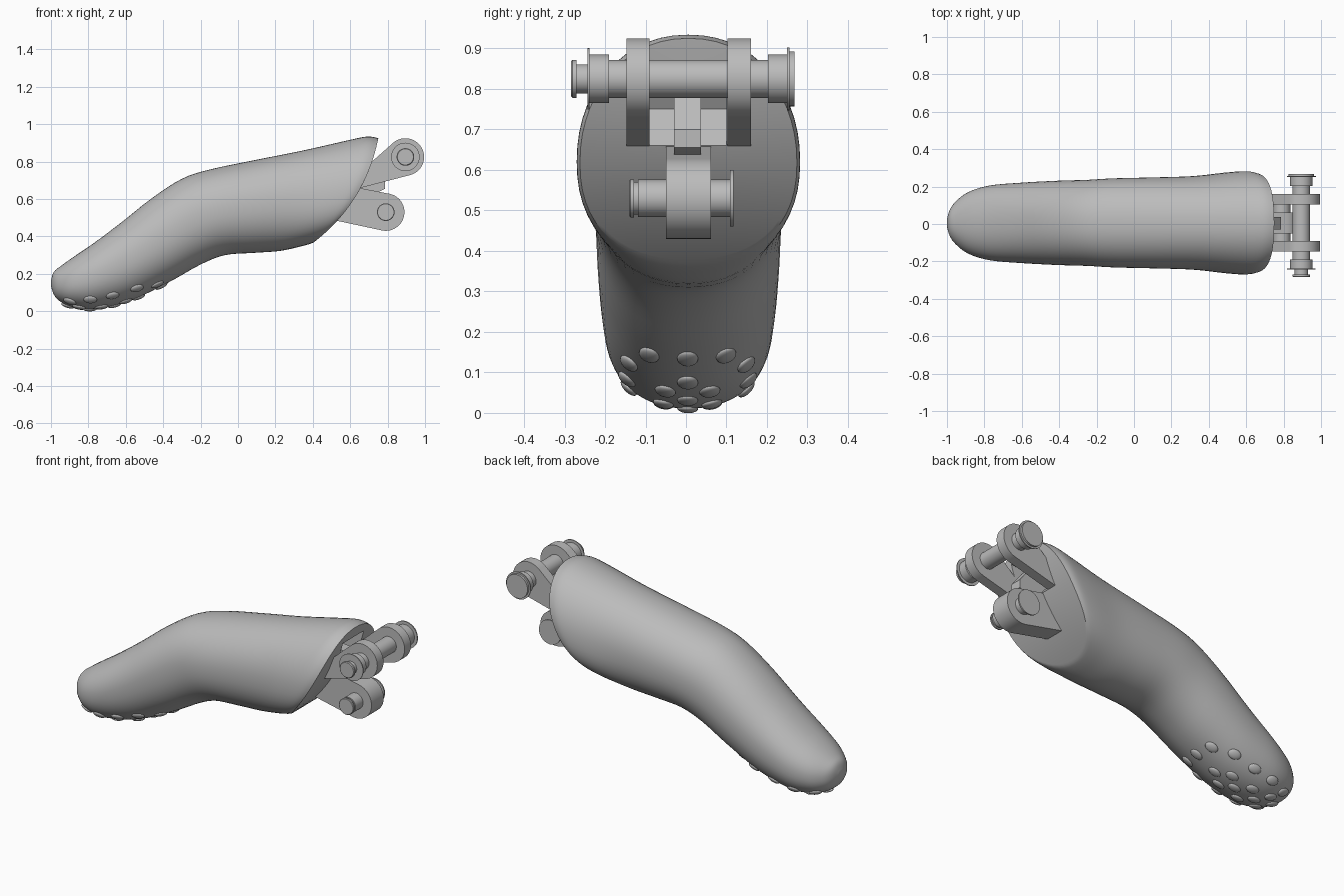
import bpy
import bmesh
from math import cos, sin, pi, radians, copysign
from mathutils import Vector, Matrix
from mathutils.bvhtree import BVHTree

cube = bpy.data.objects.get("Cube")
if cube:
    bpy.data.objects.remove(cube, do_unlink=True)

grey = bpy.data.materials.new("plain grey")
grey.use_nodes = True
grey.diffuse_color = (0.5, 0.5, 0.5, 1)
grey.node_tree.nodes["Principled BSDF"].inputs["Base Color"].default_value = (0.5, 0.5, 0.5, 1)


def finish(bm, name, angle=35):
    """Turn a bmesh into a shaded, coloured object."""
    bmesh.ops.recalc_face_normals(bm, faces=bm.faces)
    mesh = bpy.data.meshes.new(name)
    bm.to_mesh(mesh)
    bm.free()
    obj = bpy.data.objects.new(name, mesh)
    bpy.context.collection.objects.link(obj)
    mesh.materials.append(grey)
    shade(obj, angle)
    return obj


def shade(obj, angle=35):
    bpy.ops.object.select_all(action="DESELECT")
    obj.select_set(True)
    bpy.context.view_layer.objects.active = obj
    bpy.ops.object.shade_smooth_by_angle(angle=radians(angle))


def plate(name, profile, y0, y1):
    """Extrude an (x, z) outline from y0 to y1."""
    bm = bmesh.new()
    face = bm.faces.new([bm.verts.new((x, y0, z)) for x, z in profile])
    ext = bmesh.ops.extrude_face_region(bm, geom=[face])
    moved = [v for v in ext["geom"] if isinstance(v, bmesh.types.BMVert)]
    bmesh.ops.translate(bm, verts=moved, vec=(0, y1 - y0, 0))
    return finish(bm, name)


def lug_outline(centre, radius, start, end, root):
    """Rounded eye around a pivot, tapering to its root points."""
    steps = 28
    angles = [radians(start + (end - start) * i / steps) for i in range(steps + 1)]
    return [(centre[0] + radius * cos(a), centre[1] + radius * sin(a)) for a in angles] + root


def turned_pin(name, centre, profile, sides=40):
    """Lathe (y, radius) steps around a pivot running along y."""
    bm = bmesh.new()
    rings = []
    for y, r in profile:
        rings.append([bm.verts.new((centre[0] + r * cos(2 * pi * i / sides), y,
                                    centre[1] + r * sin(2 * pi * i / sides))) for i in range(sides)])
    for a, b in zip(rings, rings[1:]):
        for i in range(sides):
            j = (i + 1) % sides
            bm.faces.new((a[i], a[j], b[j], b[i]))
    bm.faces.new(rings[0])
    bm.faces.new(rings[-1])
    return finish(bm, name)


# Finger shell: top x, top z, bottom x, bottom z, half width, bow of the section
stations = [
    (-1.0, .165, -1.0, .135, .02, 0),
    (-.985, .21, -.985, .09, .07, 0),
    (-.95, .24, -.955, .055, .115, 0),
    (-.88, .29, -.89, .024, .165, 0),
    (-.77, .365, -.77, .012, .2, 0),
    (-.62, .478, -.58, .055, .215, 0),
    (-.46, .605, -.37, .155, .225, 0),
    (-.3, .708, -.2, .25, .23, 0),
    (-.15, .758, -.07, .3, .238, 0),
    (.1, .81, .08, .312, .243, .01),
    (.35, .86, .22, .322, .25, .03),
    (.58, .912, .33, .345, .27, .05),
    (.69, .934, .39, .362, .276, .06),
    (.75, .925, .41, .372, .268, .06),
]


def smooth_stations(rows, sub=4):
    """Catmull-Rom interpolation between stations."""
    out = []
    for i in range(len(rows) - 1):
        p = [rows[max(0, min(len(rows) - 1, i + k))] for k in (-1, 0, 1, 2)]
        for s in range(sub):
            t = s / sub
            out.append([b + .5 * t * (c - a + t * (2 * a - 5 * b + 4 * c - d + t * (3 * (b - c) + d - a)))
                        for a, b, c, d in zip(*p)])
    return out + [rows[-1]]


def section(bm, row, scale=1, sides=56):
    tx, tz, bx, bz, half, bow = row
    top, low = Vector((tx, 0, tz)), Vector((bx, 0, bz))
    axis = (top - low) / 2
    out = Vector((axis.z, 0, -axis.x)).normalized()
    verts = []
    for i in range(sides):
        a = 2 * pi * i / sides
        u, v = [scale * copysign(abs(f) ** .92, f) for f in (cos(a), sin(a))]
        side = Vector((0, u * half + .006, 0))
        verts.append(bm.verts.new((top + low) / 2 + axis * v + side + out * bow * (1 - v * v)))
    return verts


bm = bmesh.new()
rows = smooth_stations(stations)
rings = [section(bm, r) for r in rows]
rings += [section(bm, rows[-1], s) for s in (.97, .8, .55, .3, .1)]
for a, b in zip(rings, rings[1:]):
    for i in range(len(a)):
        j = (i + 1) % len(a)
        bm.faces.new((a[i], a[j], b[j], b[i]))
bm.faces.new(rings[0])
bm.faces.new(rings[-1])
shell = finish(bm, "finger_shell")

# Grip bumps seated on the underside of the fingertip
bm = bmesh.new()
bm.from_mesh(shell.data)
surface = BVHTree.FromBMesh(bm)
bm.free()
spots = [(-.41, 0), (-.53, 0), (-.66, 0), (-.79, 0), (-.91, 0), (-.43, .095), (-.6, .055),
         (-.73, .06), (-.85, .06), (-.54, .145), (-.67, .15), (-.79, .145), (-.9, .1)]
bm = bmesh.new()
for x, y in spots:
    for side in ((1, -1) if y else (1,)):
        hit, normal, _, _ = surface.ray_cast(Vector((x, y * side + .004, -1)), Vector((0, 0, 1)))
        along = (Vector((1, 0, 0)) - normal * normal.x).normalized()
        across = normal.cross(along)
        turn = Matrix((along, across, normal)).transposed().to_4x4()
        place = Matrix.Translation(hit) @ turn @ Matrix.Diagonal((.036, .026, .012, 1))
        bmesh.ops.create_uvsphere(bm, u_segments=20, v_segments=12, radius=1, matrix=place)
finish(bm, "grip_bumps", 60)

# Pocket cut into the sloped end face
cutter = plate("pocket_cutter", [(.85, .88), (.64, .85), (.58, .75), (.66, .655), (.85, .655)], -.09, .1)
cut = shell.modifiers.new("pocket", "BOOLEAN")
cut.operation = "DIFFERENCE"
cut.solver = "EXACT"
cut.object = cutter
bpy.context.view_layer.objects.active = shell
bpy.ops.object.modifier_apply(modifier=cut.name)
bpy.data.objects.remove(cutter, do_unlink=True)
shade(shell)

# Hinge lugs: a pair above and a single one below
upper, lower = (.895, .825), (.79, .53)
fork = lug_outline(upper, .1, -75, 130, [(.66, .75), (.6, .645)])
plate("upper_lug_right", fork, -.147, -.09)
plate("upper_lug_left", fork, .103, .16)
plate("lower_lug", lug_outline(lower, .1, -103, 79, [(.62, .665), (.5, .49)]), -.05, .062)

# Rib in the pocket between the upper lugs
plate("pocket_rib", [(.56, .8), (.72, .785), (.785, .7), (.785, .655), (.72, .62), (.6, .62)], -.03, .037)

# Pins with collars, thin washers and end caps
turned_pin("upper_pin", upper, [
    (-.284, .043), (-.28, .047), (-.271, .047), (-.271, .036), (-.243, .036), (-.243, .076), (-.238, .076),
    (-.238, .06), (-.19, .06), (-.19, .047), (.203, .047), (.203, .06), (.25, .06), (.25, .078),
    (.256, .078), (.256, .068), (.268, .068)])
turned_pin("lower_pin", lower, [
    (-.14, .044), (-.137, .047), (-.129, .047), (-.129, .04), (-.118, .04), (-.118, .046),
    (.109, .046), (.109, .07), (.117, .07)])
